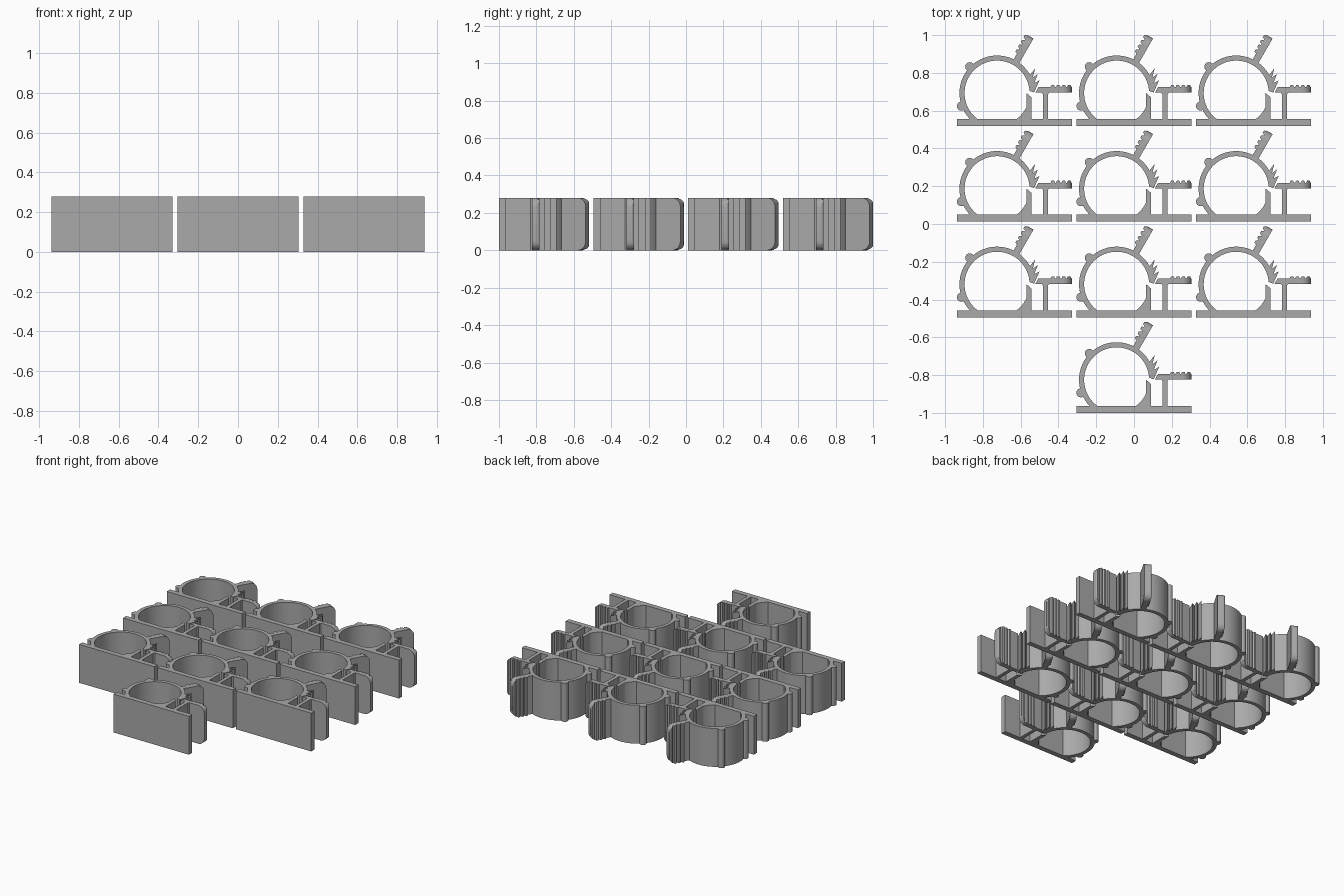
import bpy, bmesh
from math import sin, cos, radians, sqrt
from mathutils import Vector

if "Cube" in bpy.data.objects:
    bpy.data.objects.remove(bpy.data.objects["Cube"])

HEIGHT, WIDTH, BASE = 0.28, 0.608, 0.037
CENTRE, INNER, OUTER = Vector((0.212, 0.175)), 0.172, 0.199
COLUMN_STEP, ROW_STEP = 0.633, 0.506

grey = bpy.data.materials.new("plain grey")
grey.use_nodes = True
grey.diffuse_color = (0.4, 0.4, 0.4, 1)
grey.node_tree.nodes["Principled BSDF"].inputs["Base Color"].default_value = (0.4, 0.4, 0.4, 1)


def finish(name, bm):
    """Turn the bmesh into a shaded mesh with the grey material."""
    bmesh.ops.recalc_face_normals(bm, faces=bm.faces)
    mesh = bpy.data.meshes.new(name)
    bm.to_mesh(mesh)
    bm.free()
    mesh.materials.append(grey)
    mesh.shade_smooth()
    mesh.set_sharp_from_angle(angle=radians(30))
    return mesh


def prism(name, outline):
    """Extrude a plan outline to the full height."""
    bm = bmesh.new()
    face = bm.faces.new([bm.verts.new((x, y, 0)) for x, y in outline])
    raised = bmesh.ops.extrude_face_region(bm, geom=[face])["geom"]
    verts = [v for v in raised if isinstance(v, bmesh.types.BMVert)]
    bmesh.ops.translate(bm, verts=verts, vec=(0, 0, HEIGHT))
    return finish(name, bm)


def arc(radius, start, end, count, centre=CENTRE):
    angles = [radians(start + (end - start) * i / count) for i in range(count + 1)]
    return [centre + radius * Vector((cos(a), sin(a))) for a in angles]


def rect(x0, y0, x1, y1):
    return [(x0, y0), (x1, y0), (x1, y1), (x0, y1)]


def grip(name, tip, angle, length, thick, tooth):
    """Finger plate with a rounded free end and grip teeth on its left side."""
    along = Vector((cos(radians(angle)), sin(radians(angle))))
    side = Vector((-along.y, along.x))
    corner, step, first, count = 0.05, 0.029, 0.014, 4
    bm = bmesh.new()
    rings = []
    samples = 75
    for i in range(samples + 1):
        s = length * i / samples
        nearest = min(abs(s - first - step * k) for k in range(count))
        rise = tooth * max(0, min(1, (0.012 - nearest) / 0.005))
        inset = corner - sqrt(corner ** 2 - max(0, corner - s) ** 2)
        right = tip - along * s
        left = right + side * (thick + rise)
        rings.append([bm.verts.new((p.x, p.y, z)) for p, z in (
            (right, inset), (left, inset), (left, HEIGHT - inset), (right, HEIGHT - inset))])
    for a, b in zip(rings, rings[1:]):
        for k in range(4):
            n = (k + 1) % 4
            bm.faces.new((a[k], a[n], b[n], b[k]))
    bm.faces.new(rings[0])
    bm.faces.new(rings[-1])
    return finish(name, bm)


# One clamp, measured from the lower left corner of its base
parts = [
    prism("base_plate", rect(0, 0, WIDTH, BASE)),
    prism("clamp_ring", arc(OUTER, 24, 236, 56) + arc(INNER, 236, 24, 56)),
    # Fixed jaw following the bore, with a slanted top
    prism("fixed_jaw", [(0.394, 0.02), (0.394, 0.153), (0.368, 0.175)]
          + arc(INNER, -25, -58, 10)),
    # Barbed free end of the ring
    prism("latch_teeth", arc(INNER, 26, 4, 6) + [
        (0.408, 0.178), (0.437, 0.243), (0.409, 0.228), (0.428, 0.277),
        (0.401, 0.257), (0.414, 0.307), (0.386, 0.270)]),
    grip("release_handle", Vector((0.405, 0.464)), 60, 0.158, 0.036, 0.013),
    # Catch on a post, opposite the barbs
    prism("catch_post", [(0.455, 0.03), (0.481, 0.03), (0.481, 0.168), (0.49, 0.18),
                         (0.446, 0.18), (0.455, 0.168)]),
    prism("catch_nose", [(0.415, 0.177), (0.48, 0.177), (0.48, 0.206), (0.431, 0.206)]),
    grip("catch_grip", Vector((WIDTH, 0.177)), 0, 0.135, 0.029, 0.011),
]
# Round ridges outside the ring
for name, angle in (("upper_ridge", 136), ("lower_ridge", 200)):
    spot = arc(OUTER + 0.002, angle, angle, 1)[0]
    parts.append(prism(name, arc(0.024, 0, 345, 23, spot)))

# Three full rows of three, and a single clamp at the front
places = [(c, r) for r in (1, 2, 3) for c in (-1, 0, 1)] + [(0, 0)]
for number, (column, row) in enumerate(places, 1):
    for mesh in parts:
        obj = bpy.data.objects.new(f"{mesh.name}_{number}", mesh)
        obj.location = (column * COLUMN_STEP - WIDTH / 2, row * ROW_STEP - 1, 0)
        bpy.context.collection.objects.link(obj)
